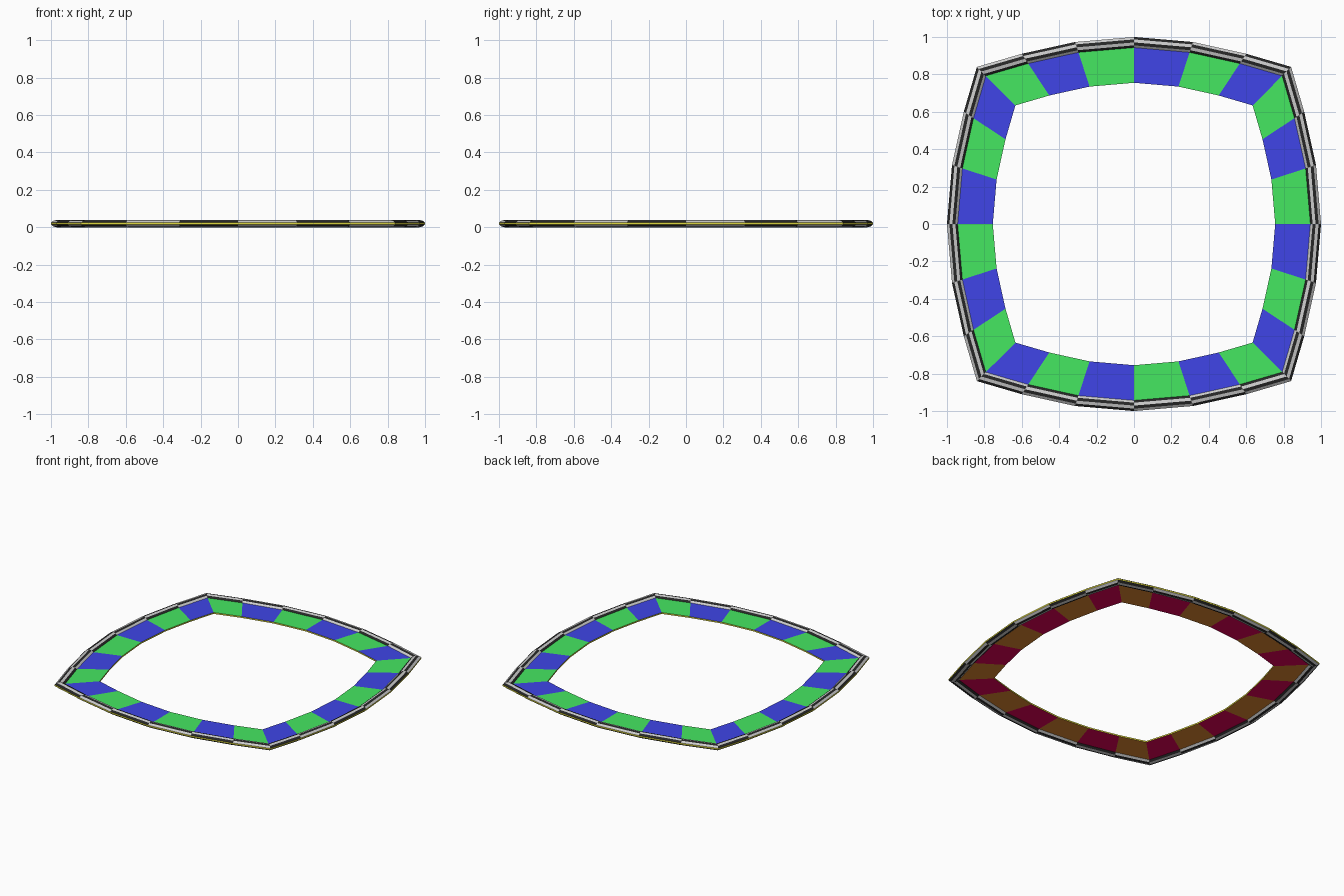
import bpy, bmesh

if "Cube" in bpy.data.objects:
    bpy.data.objects.remove(bpy.data.objects["Cube"])

# Outline of one eighth of the rounded square, mirrored to 24 points
Q = [(1.0, 0.0), (0.973, 0.315), (0.91, 0.60), (0.84, 0.84),
     (0.60, 0.91), (0.315, 0.973)]
outline = []
x_axis = list(Q)
for _ in range(4):
    outline += x_axis
    x_axis = [(-y, x) for x, y in x_axis]
N = len(outline)


def mat(name, rgb):
    m = bpy.data.materials.new(name)
    m.diffuse_color = (*rgb, 1)
    m.use_nodes = True
    m.node_tree.nodes["Principled BSDF"].inputs["Base Color"].default_value = m.diffuse_color
    return m


M = [mat("green", (0.06, 0.8, 0.12)), mat("blue", (0.05, 0.06, 0.8)),
     mat("red", (0.8, 0.0, 0.1)), mat("orange", (0.75, 0.25, 0.03)),
     mat("white", (0.8, 0.8, 0.8)), mat("black", (0.02, 0.02, 0.02)),
     mat("yellow", (0.75, 0.7, 0.05))]


def ring(name, profile, strips):
    """Sweep a closed (scale, z) profile; strips give (even, odd) material per face."""
    bm = bmesh.new()
    rows = [[bm.verts.new((x * s, y * s, z)) for s, z in profile] for x, y in outline]
    k = len(profile)
    for i in range(N):
        a, b = rows[i], rows[(i + 1) % N]
        for j in range(k):
            f = bm.faces.new((a[j], b[j], b[(j + 1) % k], a[(j + 1) % k]))
            f.material_index = strips[j][i % 2]
    bmesh.ops.recalc_face_normals(bm, faces=bm.faces)
    me = bpy.data.meshes.new(name)
    bm.to_mesh(me)
    bm.free()
    for m in M:
        me.materials.append(m)
    ob = bpy.data.objects.new(name, me)
    bpy.context.collection.objects.link(ob)


# Flat patterned band: top, inner wall, underside, outer wall
ring("patterned_band",
     [(0.955, 0.025), (0.755, 0.025), (0.755, 0.015), (0.955, 0.015)],
     [(0, 1), (6, 6), (3 - 1, 3), (6, 6)])

# Raised checkered rim with a thin yellow outer wall
A, B = (4, 5), (5, 4)
ring("checkered_rim",
     [(1.0, 0.015), (1.0, 0.025), (0.987, 0.035), (0.971, 0.039), (0.955, 0.035), (0.943, 0.025),
      (0.943, 0.015), (0.955, 0.004), (0.971, 0.0), (0.987, 0.004)],
     [(6, 6), A, B, A, B, (6, 6), B, A, B, A])
